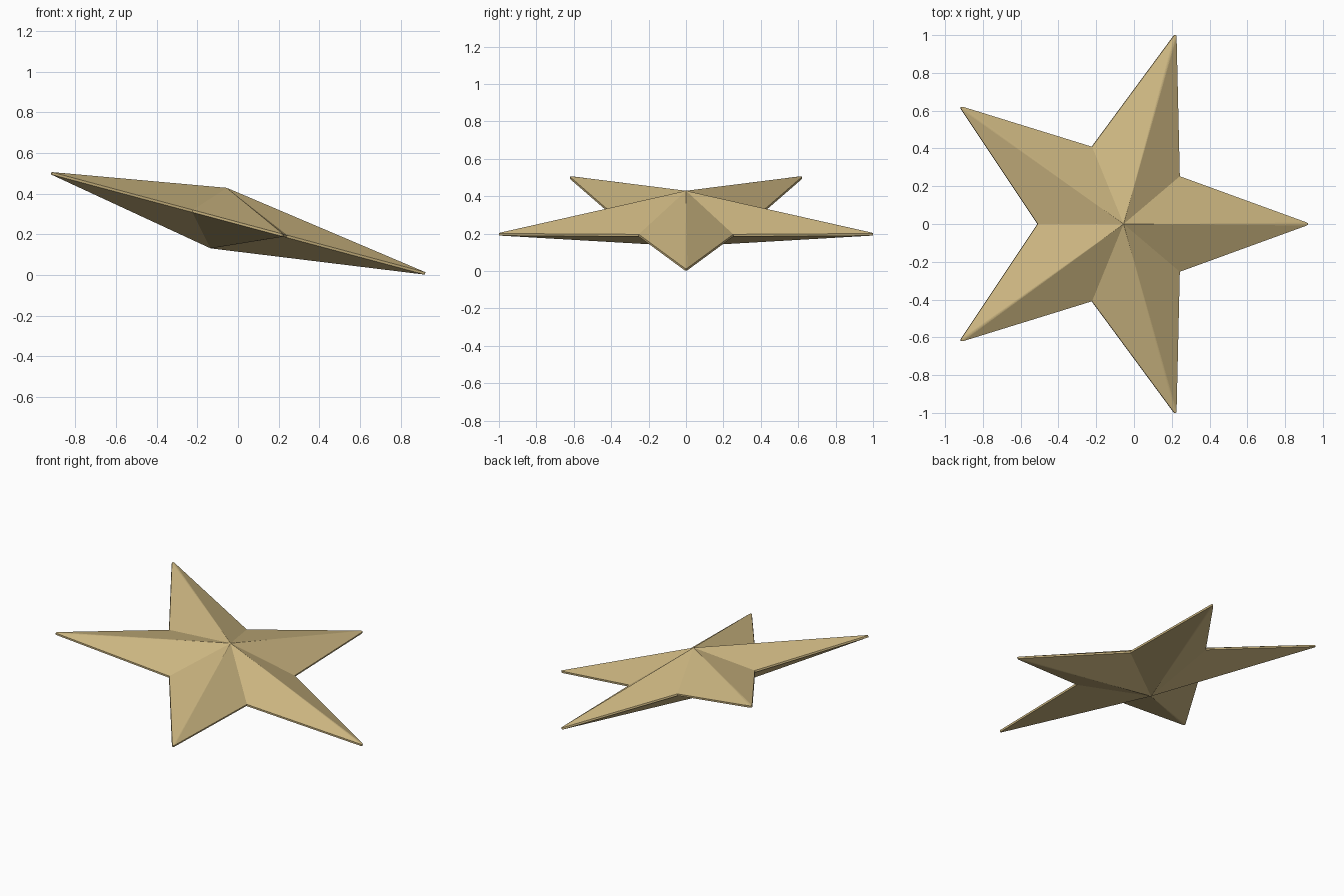
import bpy, bmesh, math
from mathutils import Matrix, Vector

old = bpy.data.objects.get("Cube")
if old:
    bpy.data.objects.remove(old, do_unlink=True)

TIP, INNER = 1.051, 0.43      # radii of points and notches
APEX, RIM = 0.154, 0.006      # half thickness at centre and at edge
BLUNT = 0.008                 # half width of the rounded point ends
TILT = math.radians(15)

# Sandy gold material
mat = bpy.data.materials.new("sandy gold")
mat.use_nodes = True
gold = (0.62, 0.48, 0.225, 1)
mat.diffuse_color = gold
mat.node_tree.nodes["Principled BSDF"].inputs["Base Color"].default_value = gold


def polar(radius, angle, side=0.0):
    """Point at a radius and angle, shifted sideways."""
    c, s = math.cos(angle), math.sin(angle)
    return radius * c - side * s, radius * s + side * c


# Outline: five blunted points with notches between them
outline = []
for i in range(5):
    a = i * math.tau / 5
    outline += [polar(TIP - 0.007, a, -BLUNT), polar(TIP, a, -BLUNT * 0.4),
                polar(TIP, a, BLUNT * 0.4), polar(TIP - 0.007, a, BLUNT),
                polar(INNER, a + math.pi / 5)]

# Faceted star: a thin rim band with a raised centre on both sides
bm = bmesh.new()
top = [bm.verts.new((x, y, RIM)) for x, y in outline]
low = [bm.verts.new((x, y, -RIM)) for x, y in outline]
peak = bm.verts.new((0, 0, APEX))
base = bm.verts.new((0, 0, -APEX))
n = len(outline)
for i in range(n):
    j = (i + 1) % n
    bm.faces.new((top[i], top[j], peak))
    bm.faces.new((low[j], low[i], base))
    bm.faces.new((low[i], low[j], top[j], top[i]))

# Lean the star so one point touches the ground
bm.transform(Matrix.Translation(Vector((-0.095, 0, 0.28))) @ Matrix.Rotation(TILT, 4, 'Y'))
bmesh.ops.recalc_face_normals(bm, faces=bm.faces)
mesh = bpy.data.meshes.new("star")
bm.to_mesh(mesh)
bm.free()
mesh.materials.append(mat)
star = bpy.data.objects.new("star", mesh)
bpy.context.collection.objects.link(star)
